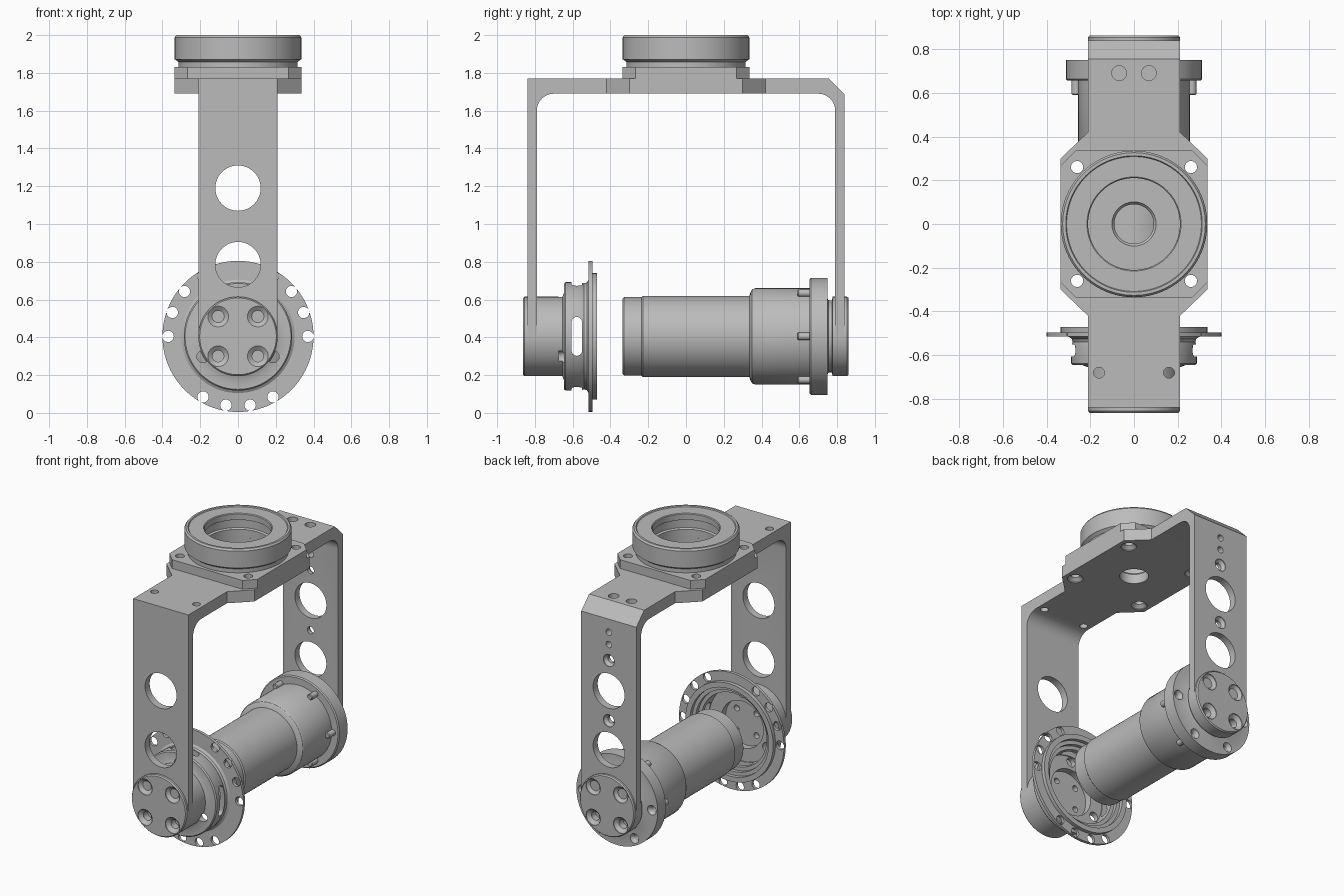
import bpy, bmesh
from math import sin, cos, pi, radians
from mathutils import Matrix

if "Cube" in bpy.data.objects:
    bpy.data.objects.remove(bpy.data.objects["Cube"])

grey = bpy.data.materials.new("machined_grey")
grey.use_nodes = True
grey.diffuse_color = (0.5, 0.5, 0.5, 1)
grey.node_tree.nodes["Principled BSDF"].inputs["Base Color"].default_value = (0.5, 0.5, 0.5, 1)

AXLE = 0.405                                   # height of the pivot axis
UP = Matrix.Identity(4)
TO_Y = Matrix.Rotation(-pi / 2, 4, 'X')        # local z becomes world y


def at(x, y, z, rot=UP):
    return Matrix.Translation((x, y, z)) @ rot


def lathe(bm, pts, mat=UP, n=32, closed=False):
    """Revolve (radius, height) points about local z."""
    rings = []
    for r, h in pts:
        if r == 0:
            rings.append([bm.verts.new(mat @ Matrix.Translation((0, 0, h)).translation)] * n)
        else:
            rings.append([bm.verts.new(mat @ Matrix.Translation(
                (r * cos(2 * pi * i / n), r * sin(2 * pi * i / n), h)).translation) for i in range(n)])
    pairs = list(zip(rings, rings[1:]))
    if closed:
        pairs.append((rings[-1], rings[0]))
    for a, b in pairs:
        for i in range(n):
            j = (i + 1) % n
            bm.faces.new(list(dict.fromkeys((a[i], a[j], b[j], b[i]))))


def prism(bm, pts, h0, h1, mat=UP):
    """Extrude a flat outline along local z."""
    lo, hi = ([bm.verts.new(mat @ Matrix.Translation((x, y, h)).translation) for x, y in pts]
              for h in (h0, h1))
    bm.faces.new(lo)
    bm.faces.new(hi)
    for i in range(len(pts)):
        j = (i + 1) % len(pts)
        bm.faces.new((lo[i], lo[j], hi[j], hi[i]))


def hole(bm, r, h0, h1, mat=UP, n=24):
    lathe(bm, [(0, h0), (r, h0), (r, h1), (0, h1)], mat, n)


def sunk_hole(bm, r, wide, h0, h1, mat=UP):
    """Countersunk hole whose wide mouth is at h0; h1 is the far end."""
    s = 1 if h1 > h0 else -1
    lathe(bm, [(0, h0 - s * .01), (wide, h0 - s * .01), (wide, h0 + s * .005),
               (r, h0 + s * .025), (r, h1), (0, h1)], mat, 24)


def make(name, bm):
    bmesh.ops.recalc_face_normals(bm, faces=bm.faces)
    mesh = bpy.data.meshes.new(name)
    bm.to_mesh(mesh)
    bm.free()
    mesh.materials.append(grey)
    ob = bpy.data.objects.new(name, mesh)
    bpy.context.collection.objects.link(ob)
    return ob


def activate(ob):
    bpy.ops.object.select_all(action='DESELECT')
    ob.select_set(True)
    bpy.context.view_layer.objects.active = ob


def combine(ob, bm, operation='DIFFERENCE'):
    tool = make("cutter", bm)
    tool.hide_render = True
    mod = ob.modifiers.new("combine", 'BOOLEAN')
    mod.operation, mod.solver, mod.object = operation, 'EXACT', tool
    activate(ob)
    bpy.ops.object.modifier_apply(modifier=mod.name)
    bpy.data.objects.remove(tool)


def smooth(ob):
    activate(ob)
    bpy.ops.object.shade_smooth_by_angle(angle=radians(30))


def octagon(side, cut_x, cut_y, end):
    return [(side, -cut_y), (side, cut_y), (cut_x, end), (-cut_x, end),
            (-side, cut_y), (-side, -cut_y), (-cut_x, -end), (cut_x, -end)]


# U bracket: side profile across x, plus the widened top plate
arc = [(.70 + .09 * cos(t * pi / 16), 1.60 + .09 * sin(t * pi / 16)) for t in range(9)]
profile = ([(-.84, AXLE), (-.84, 1.77), (.755, 1.77), (.84, 1.685), (.84, AXLE), (.79, AXLE)]
           + arc + [(-y, z) for y, z in reversed(arc)] + [(-.79, AXLE)])
YZ = Matrix(((0, 0, 1, 0), (1, 0, 0, 0), (0, 1, 0, 0), (0, 0, 0, 1)))
bm = bmesh.new()
prism(bm, profile, -.21, .21, YZ)
bracket = make("bracket", bm)
bm = bmesh.new()
prism(bm, octagon(.335, .21, .30, .42), 1.69, 1.77)
combine(bracket, bm, 'UNION')

# Bracket holes
bm = bmesh.new()
for z in (.785, 1.19):
    hole(bm, .12, -1, 1, at(0, 0, z, TO_Y), 48)
for z in (.985, 1.40):
    sunk_hole(bm, .025, .042, .84, .75, at(0, 0, z, TO_Y))
for z in (1.51, 1.595):
    hole(bm, .022, .75, .9, at(0, 0, z, TO_Y))
lathe(bm, [(0, 1.6), (.09, 1.6), (.09, 1.755), (.105, 1.775), (0, 1.775)], n=48)
for s in (-1, 1):
    hole(bm, .025, 1.6, 1.8, at(s * .16, -.68, 0))
    hole(bm, .034, 1.72, 1.8, at(s * .068, .69, 0))
    for t in (-1, 1):
        sunk_hole(bm, .028, .05, 1.69, 1.8, at(s * .26, t * .26, 0))
combine(bracket, bm)
smooth(bracket)

# Mounting plate on top of the bracket
bm = bmesh.new()
prism(bm, octagon(.335, .268, .268, .335), 1.77, 1.83)
plate = make("mounting_plate", bm)
bm = bmesh.new()
hole(bm, .21, 1.7, 1.9, n=64)
for s in (-1, 1):
    for t in (-1, 1):
        hole(bm, .028, 1.7, 1.9, at(s * .26, t * .26, 0))
combine(plate, bm)
smooth(plate)

# Top ring with a grooved bore
bm = bmesh.new()
lathe(bm, [(.21, 1.83), (.315, 1.83), (.315, 1.857), (.325, 1.865), (.335, 1.872), (.335, 1.988),
           (.326, 2), (.312, 2), (.308, 1.994), (.215, 1.994), (.21, 1.989), (.21, 1.95),
           (.225, 1.945), (.225, 1.89), (.21, 1.885)], n=96, closed=True)
smooth(make("top_ring", bm))

# Front hub: end cap, cylinder, cup and drilled flange in one turned piece
bm = bmesh.new()
lathe(bm, [(0, -.863), (.203, -.863), (.21, -.855), (.21, -.655), (.235, -.645), (.28, -.645),
           (.287, -.637), (.287, -.56), (.28, -.54), (.285, -.525), (.30, -.515), (.40, -.515),
           (.40, -.495), (.335, -.495), (.335, -.47), (.30, -.47), (.30, -.495), (.275, -.495),
           (.275, -.52), (.25, -.52), (.25, -.612), (.16, -.612), (.16, -.66), (0, -.66)],
      at(0, 0, AXLE, TO_Y), 96)
hub = make("front_hub", bm)

bm = bmesh.new()
for start in (0, 120, 240):
    for step in range(4):
        a = radians(start + 20 * step)
        hole(bm, .03, -.55, -.48, at(.37 * cos(a), 0, AXLE + .37 * sin(a), TO_Y))
    a = radians(start + 90)
    hole(bm, .032, -.675, -.58, at(.215 * cos(a), 0, AXLE + .215 * sin(a), TO_Y))
for s in (-1, 1):
    for t in (-1, 1):
        sunk_hole(bm, .03, .055, -.863, -.79, at(s * .105, 0, AXLE + t * .105, TO_Y))
        hole(bm, .02, -.70, -.64, at(s * .075, 0, AXLE + t * .075, TO_Y))
slot = [(sx * .075 + .028 * cos(a), .028 * sin(a))
        for sx, first in ((1, -4), (-1, 4)) for a in [(first + k) * pi / 8 for k in range(9)]]
for k in range(4):
    turn = Matrix.Rotation(k * pi / 2, 4, 'Y')
    prism(bm, slot, .2, .35, at(0, -.578, AXLE, turn))
combine(hub, bm)
smooth(hub)

# Motor body with rear flange and end cap
bm = bmesh.new()
lathe(bm, [(0, -.335), (.2, -.335), (.208, -.327), (.208, -.235), (.215, -.228), (.215, .335),
           (.235, .342), (.248, .35), (.255, .365), (.255, .655), (.303, .655), (.31, .662),
           (.31, .75), (.2, .75), (.19, .755), (.19, .772), (.21, .776), (.21, .853),
           (.203, .861), (0, .861)], at(0, 0, AXLE, TO_Y), 96)
motor = make("motor_body", bm)
bm = bmesh.new()
bosses = bmesh.new()
for k in range(6):
    a = k * pi / 3
    spot = at(.265 * cos(a), 0, AXLE + .265 * sin(a), TO_Y)
    sunk_hole(bm, .02, .033, .75, .68, spot)
    lathe(bosses, [(0, .59), (.015, .59), (.02, .595), (.02, .66), (0, .66)], spot, 16)
for s in (-1, 1):
    for t in (-1, 1):
        sunk_hole(bm, .03, .055, .861, .79, at(s * .105, 0, AXLE + t * .105, TO_Y))
combine(motor, bm)
smooth(motor)
smooth(make("flange_bosses", bosses))
